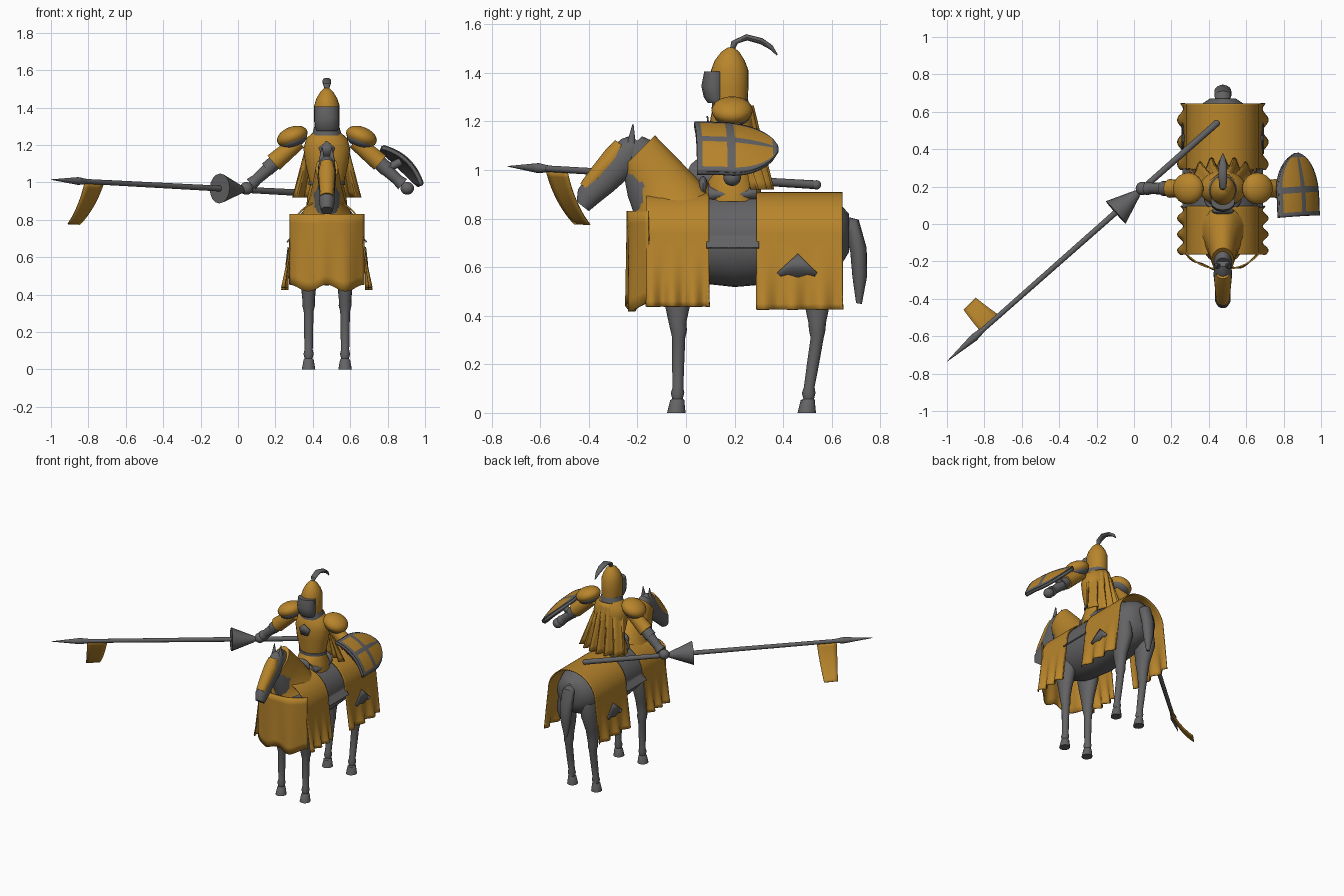
import bpy, bmesh
from math import sin, cos, pi, radians, sqrt
from mathutils import Vector, Matrix

cube = bpy.data.objects.get("Cube")
if cube:
    bpy.data.objects.remove(cube, do_unlink=True)

CX = 0.475  # centre line of horse and rider


def material(name, rgb):
    m = bpy.data.materials.new(name)
    m.use_nodes = True
    m.diffuse_color = (*rgb, 1)
    m.node_tree.nodes["Principled BSDF"].inputs["Base Color"].default_value = (*rgb, 1)
    return m


GOLD = material("gold", (0.48, 0.235, 0.025))
GREY = material("steel grey", (0.125, 0.125, 0.13))


def finish(name, bm, *mats, thick=0):
    bmesh.ops.recalc_face_normals(bm, faces=bm.faces)
    mesh = bpy.data.meshes.new(name)
    bm.to_mesh(mesh)
    bm.free()
    ob = bpy.data.objects.new(name, mesh)
    bpy.context.collection.objects.link(ob)
    for m in mats:
        mesh.materials.append(m)
    bpy.ops.object.select_all(action='DESELECT')
    ob.select_set(True)
    bpy.context.view_layer.objects.active = ob
    bpy.ops.object.shade_smooth_by_angle(angle=radians(40))
    if thick:
        mod = ob.modifiers.new("thickness", 'SOLIDIFY')
        mod.thickness = thick
        mod.offset = 0
    return ob


def loft(name, mat, rings, x=CX, n=20):
    """Skin elliptical rings: (y, z, half width, half depth, tilt in degrees)."""
    bm = bmesh.new()
    loops = []
    for y, z, a, b, t in rings:
        c, s = cos(radians(t)), sin(radians(t))
        loops.append([bm.verts.new((x + a * cos(k * 2 * pi / n),
                                    y + b * c * sin(k * 2 * pi / n),
                                    z + b * s * sin(k * 2 * pi / n))) for k in range(n)])
    for p, q in zip(loops, loops[1:]):
        for k in range(n):
            j = (k + 1) % n
            bm.faces.new((p[k], p[j], q[j], q[k]))
    bm.faces.new(loops[0])
    bm.faces.new(loops[-1])
    return finish(name, bm, mat)


def sheet(name, mats, f, nu, nv, thick=0.008, rule=None):
    """Surface f(u, v) with u in -1..1 and v in 0..1."""
    bm = bmesh.new()
    g = [[bm.verts.new(f(2 * i / nu - 1, j / nv)) for j in range(nv + 1)] for i in range(nu + 1)]
    for i in range(nu):
        for j in range(nv):
            face = bm.faces.new((g[i][j], g[i + 1][j], g[i + 1][j + 1], g[i][j + 1]))
            if rule:
                face.material_index = rule((2 * i + 1) / nu - 1, (j + 0.5) / nv)
    return finish(name, bm, *mats, thick=thick)


def rod(name, mat, p, q, r1, r2):
    p, q = Vector(p), Vector(q)
    d = q - p
    mtx = Matrix.Translation((p + q) / 2) @ d.to_track_quat('Z', 'Y').to_matrix().to_4x4()
    bm = bmesh.new()
    bmesh.ops.create_cone(bm, cap_ends=True, segments=16, radius1=r1, radius2=r2,
                          depth=d.length, matrix=mtx)
    return finish(name, bm, mat)


def ball(name, mat, loc, size, roll=0):
    bm = bmesh.new()
    mtx = Matrix.Translation(loc) @ Matrix.Rotation(roll, 4, 'Y') @ Matrix.Diagonal((*size, 1))
    bmesh.ops.create_uvsphere(bm, u_segments=20, v_segments=12, radius=1, matrix=mtx)
    return finish(name, bm, mat)


def plate(name, mat, pts):
    bm = bmesh.new()
    bm.faces.new([bm.verts.new(p) for p in pts])
    return finish(name, bm, mat, thick=0.006)


# Horse body, neck, head and tail
loft("horse_body", GREY, [(-0.14, .72, .06, .08, 90), (-.1, .72, .12, .14, 90), (0, .715, .155, .175, 90),
     (.2, .705, .17, .187, 90), (.4, .715, .17, .18, 90), (.55, .725, .165, .17, 90),
     (.63, .73, .13, .135, 90), (.67, .74, .07, .08, 90)], n=28)
loft("horse_neck", GREY, [(-.07, .83, .09, .14, 17), (-.14, .95, .075, .115, 30), (-.2, 1.06, .05, .085, 45),
     (-.22, 1.1, .04, .055, 45)])
loft("neck_cover", GOLD, [(-.05, .84, .13, .17, 15), (-.07, .89, .1, .15, 18), (-.13, .98, .078, .118, 32),
     (-.195, 1.075, .06, .095, 45)])
loft("horse_head", GREY, [(-.2, 1.12, .035, .035, -38), (-.22, 1.09, .045, .06, -38), (-.27, 1.03, .05, .07, -38),
     (-.345, .95, .042, .06, -38), (-.405, .89, .042, .05, -38), (-.425, .85, .032, .032, -38)])
loft("face_armour", GOLD, [(-.268, 1.105, .034, .03, -38), (-.297, 1.052, .046, .046, -38),
     (-.372, .972, .04, .036, -38), (-.412, .925, .034, .03, -38)])
loft("horse_tail", GREY, [(.63, .79, .03, .025, -90), (.685, .765, .045, .04, -130), (.71, .67, .045, .035, -165),
     (.715, .56, .035, .03, -180), (.712, .45, .012, .012, -190)])

for side, label in ((1, "left"), (-1, "right")):
    rod(label + "_ear", GREY, (CX + side * .026, -.225, 1.11), (CX + side * .026, -.218, 1.19), .018, .002)
    # Legs: the hind pair follow a bent path
    for part, path in (("front", ((-.04, -.035), (-.03, -.035), (-.035, -.03))),
                       ("hind", ((.497, .505), (.54, .545), (.54, .56)))):
        hoof, ankle, = path[0]
        knee, low = path[1]
        thigh, top = path[2]
        loft(f"{label}_{part}_leg", GREY, [
            (hoof, 0, .036, .038, 0), (hoof + .004, .052, .027, .029, 0), (ankle, .058, .021, .022, 0),
            (ankle, .082, .027, .028, 0), (ankle + .002, .105, .022, .022, 0),
            ((ankle + knee) / 2, .2, .024, .025, 0), (knee, .31, .026, .027, 0), (knee, .34, .034, .034, 0),
            (thigh, .37, .033, .036, 0), (thigh, .46, .042, .055, 0), (top, .58, .06, .085, 0),
            (top - .01, .68, .05, .09, 0)], x=CX + side * .0975, n=16)

# Cloth over the horse: an arch with straight, flaring, pleated sides
ARCH_Z, HALF, RISE = .72, .19, .185


def cloth(name, mat, y0, y1, bottom, shrink=0, wave=.016):
    def f(u, v):
        y = y0 + (y1 - y0) * v
        s = 1 if u > 0 else -1
        if abs(u) < .6:
            t = u / .6 * pi / 2
            return (CX + (HALF - shrink) * sin(t), y, ARCH_Z + (RISE - shrink) * cos(t))
        d = (abs(u) - .6) / .4
        out = HALF - shrink + .035 * d + wave * d * d * sin(v * 6 * pi)
        return (CX + s * out, y, ARCH_Z + (bottom - ARCH_Z) * d)
    sheet(name, [mat], f, 60, 36)


cloth("rear_cloth", GOLD, .29, .645, .425)
cloth("front_cloth", GOLD, -.163, .095, .437)
cloth("saddle_blanket", GREY, .085, .3, .68, shrink=.012, wave=0)
sheet("chest_cloth", [GOLD], lambda u, v: (CX + u * .198, -.155 - .085 * (1 - abs(u) ** 2.5) + .008 * v * sin(u * 9),
      .83 - v * (.395 - .018 * cos(u * 2 * pi))), 32, 8)

# Crest plates on the rear cloth
crest = [(.375, .577), (.46, .655), (.54, .577), (.53, .562), (.5, .57), (.46, .558), (.42, .57), (.39, .562)]
for side in (1, -1):
    plate("rear_crest", GREY, [(CX + side * (HALF + .035 * (ARCH_Z - z) / .295 + .009), y, z) for y, z in crest])

# Saddle
loft("saddle", GREY, [(.09, .9, .08, .05, 90), (.12, .9, .1, .035, 90), (.25, .9, .1, .035, 90),
     (.29, .91, .09, .055, 90)])
ball("pommel", GREY, (CX, .07, .93), (.06, .02, .045))

# Rider torso, skirt and cape
loft("torso", GOLD, [(.19, .95, .085, .075, 0), (.19, 1.0, .092, .078, 0), (.19, 1.1, .115, .09, 0),
     (.19, 1.18, .125, .095, 0), (.19, 1.235, .11, .085, 0), (.19, 1.27, .07, .065, 0)], n=24)
loft("belt", GREY, [(.19, .985, .097, .083, 0), (.19, 1.005, .098, .084, 0)])
loft("skirt", GOLD, [(.19, .87, .11, .11, 0), (.19, .92, .105, .12, 0), (.19, .985, .09, .078, 0)], n=12)
plate("chest_crest", GREY, [(CX + x, y, z) for x, y, z in
      ((-.045, .093, 1.185), (0, .088, 1.222), (.045, .093, 1.185), (.027, .092, 1.14), (-.027, .092, 1.14))])


def cape(u, v):
    return (CX + u * (.095 + .09 * v), .275 + .06 * v - .09 * u * u * (1 - v * .3) + .024 * v * cos(u * 6 * pi),
            1.265 - .345 * v - .02 * u * u * (1 - v))


sheet("cape", [GOLD], cape, 60, 10)

# Helmet, visor and plume
loft("gorget", GREY, [(.185, 1.25, .08, .08, 0), (.182, 1.295, .068, .072, 0)])
loft("helmet", GOLD, [(.18, 1.29, .066, .074, 0), (.18, 1.34, .068, .077, 0), (.18, 1.41, .068, .077, 0),
     (.18, 1.45, .055, .062, 0), (.182, 1.485, .034, .038, 0), (.185, 1.505, .012, .012, 0)], n=24)
loft("visor", GREY, [(.125, 1.275, .055, .035, 0), (.118, 1.3, .064, .045, 0), (.115, 1.345, .066, .052, 0),
     (.12, 1.405, .065, .045, 0)], n=12)
loft("plume", GREY, [(.19, 1.495, .01, .01, 0), (.2, 1.525, .02, .014, -20), (.25, 1.546, .023, .013, -80),
     (.31, 1.53, .022, .013, -110), (.35, 1.505, .014, .01, -125), (.376, 1.473, .003, .003, -140)], n=12)

# Arms and shoulder guards
for side, label in ((1, "left"), (-1, "right")):
    def at(x, z):
        return (CX + side * x, .19, z)
    ball(label + "_shoulder_guard", GOLD, at(.185, 1.245), (.086, .085, .052), roll=side * .38)
    ball(label + "_shoulder_lining", GREY, at(.178, 1.225), (.075, .075, .04), roll=side * .38)
    rod(label + "_upper_arm", GOLD, at(.15, 1.22), at(.285, 1.105), .042, .05)
    rod(label + "_elbow", GREY, at(.265, 1.12), at(.32, 1.07), .038, .04)
    rod(label + "_forearm", GREY, at(.31, 1.075), at(.405, .99), .034, .028)
    rod(label + "_cuff", GREY, at(.37, 1.02), at(.405, .99), .028, .036)
    ball(label + "_hand", GREY, at(.43, .968), (.036, .036, .034))

# Lance with hand guard and pennant
tip, butt = Vector((-1, -.735, 1.015)), Vector((.455, .55, .938))


def along(t):
    return tip.lerp(butt, t)


rod("lance_shaft", GREY, along(.1), along(.7), .013, .016)
rod("lance_grip", GREY, along(.7), along(.99), .016, .018)
ball("lance_butt", GREY, along(.99), (.019, .019, .019))
rod("lance_point", GREY, along(0), along(.1), .001, .021)
rod("lance_collar", GREY, along(.1), along(.13), .021, .014)
rod("hand_guard", GREY, along(.62), along(.7), .08, .02)
top_edge = (Vector((-.82, -.575, .995)), Vector((-.72, -.488, .99)))
low_edge = (Vector((-.91, -.46, .778)), Vector((-.845, -.395, .775)))


def pennant(u, v):
    k = (u + 1) / 2
    p = top_edge[0].lerp(top_edge[1], k)
    q = low_edge[0].lerp(low_edge[1], k)
    w = 1 - sqrt(max(0, 1 - v * v * .85))
    return (p.x + (q.x - p.x) * (v * .7 + v * v * .3), p.y + (q.y - p.y) * (v * .6 + v * v * .4),
            p.z + (q.z - p.z) * (v + .2 * v * (1 - v)) - .01 * w * (1 - v))


sheet("pennant", [GOLD], pennant, 4, 12, thick=.005)

# Shield: bowed, rounded at the rear, with a border and a cross
across, length, out = Vector((.72, .04, -.69)), Vector((-.04, .335, -.035)), Vector((.69, .1, .72))


def shield(u, v, lift=0):
    s = max(0, (v - .4) / .6)
    w = .147 * max(.02, 1 - s * s) ** .6
    bow = .04 * (1 - (u * w / .147) ** 2) + .015 * sin(v * pi)
    return Vector((.885, .04, 1.095)) + length * v + across * (u * w) + out * (bow + lift)


def shield_colour(u, v):
    border = abs(u) > .84 or v < .07 or v > .92
    return int(border or abs(u) < .1 or abs(v - .42) < .05)


sheet("shield", [GOLD, GREY], shield, 30, 30, thick=.006, rule=shield_colour)
sheet("shield_back", [GREY], lambda u, v: shield(u, v, -.014), 16, 16, thick=.02)
rod("shield_strap", GREY, (.79, .19, 1.07), (.87, .2, 1.11), .022, .022)
